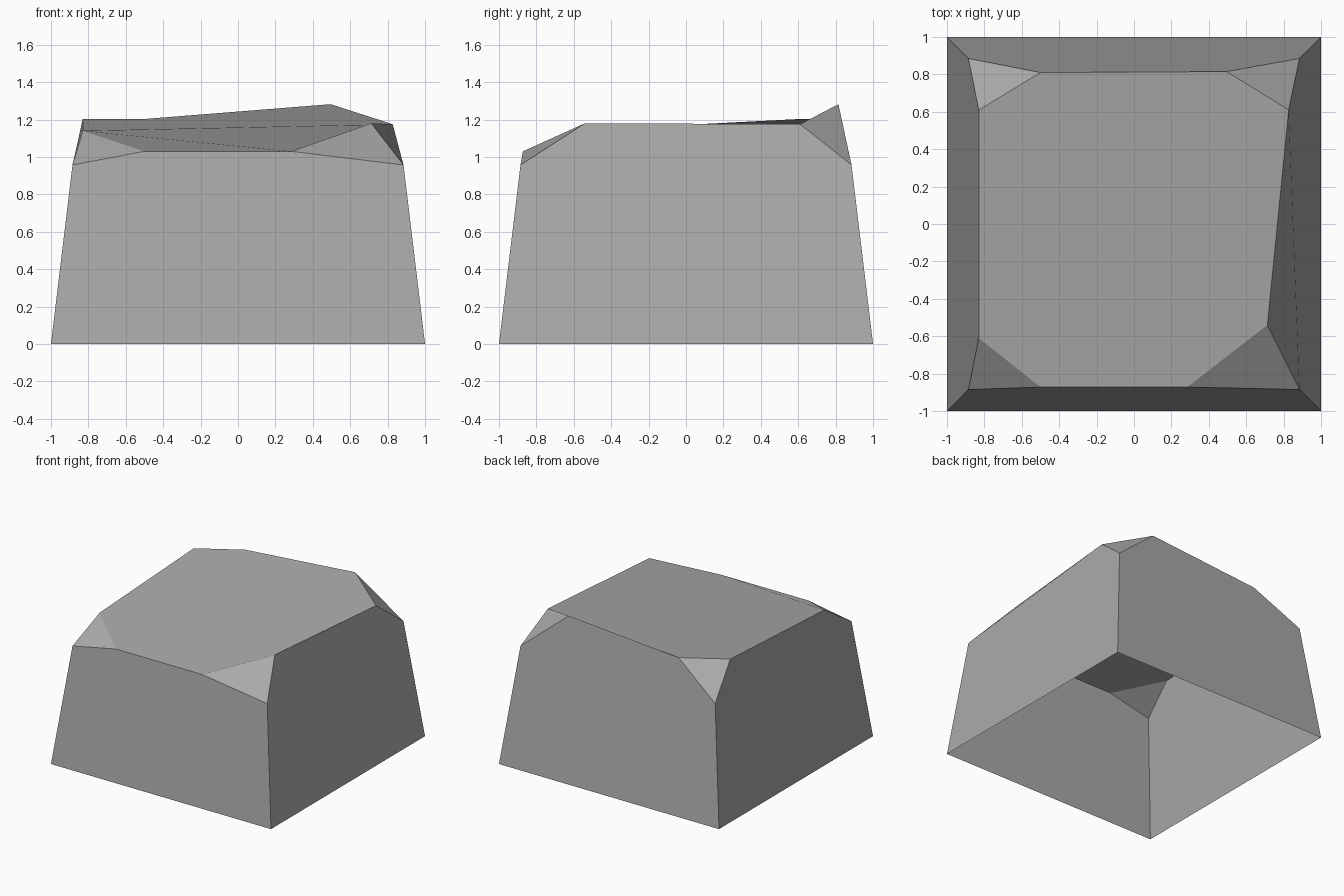
import bpy
import bmesh

# Remove the default cube only
cube = bpy.data.objects.get("Cube")
if cube:
    bpy.data.objects.remove(cube, do_unlink=True)

# Stone colour
stone = bpy.data.materials.new("stone_grey")
stone.use_nodes = True
colour = (0.4, 0.4, 0.4, 1.0)
stone.diffuse_color = colour
stone.node_tree.nodes["Principled BSDF"].inputs["Base Color"].default_value = colour

bm = bmesh.new()
signs = [(-1, -1), (1, -1), (1, 1), (-1, 1)]  # counter-clockwise from front right

# Square foot and the four shoulder corners above it
base = [bm.verts.new((x, y, 0)) for x, y in signs]
shoulder = [bm.verts.new((0.885 * x, 0.885 * y, 0.957)) for x, y in signs]

# Uneven crown outline, two points per side: front, left, back, right
crown = [bm.verts.new(p) for p in (
    (-0.5, -0.872, 1.03), (0.285, -0.872, 1.03),
    (0.713, -0.54, 1.18), (0.827, 0.61, 1.175),
    (0.495, 0.815, 1.282), (-0.5, 0.81, 1.203),
    (-0.83, 0.61, 1.203), (-0.83, -0.61, 1.14))]

for i in range(4):
    j = (i + 1) % 4
    a, b = crown[2 * i], crown[2 * i + 1]
    # One six-sided tapered wall and the chipped corner beside it
    bm.faces.new((base[i], base[j], shoulder[j], b, a, shoulder[i]))
    bm.faces.new((shoulder[i], a, crown[2 * i - 1]))

# Single eight-sided top
bm.faces.new(crown)

bm.normal_update()
mesh = bpy.data.meshes.new("rock_block")
bm.to_mesh(mesh)
bm.free()
mesh.materials.append(stone)

rock = bpy.data.objects.new("rock_block", mesh)
bpy.context.collection.objects.link(rock)
